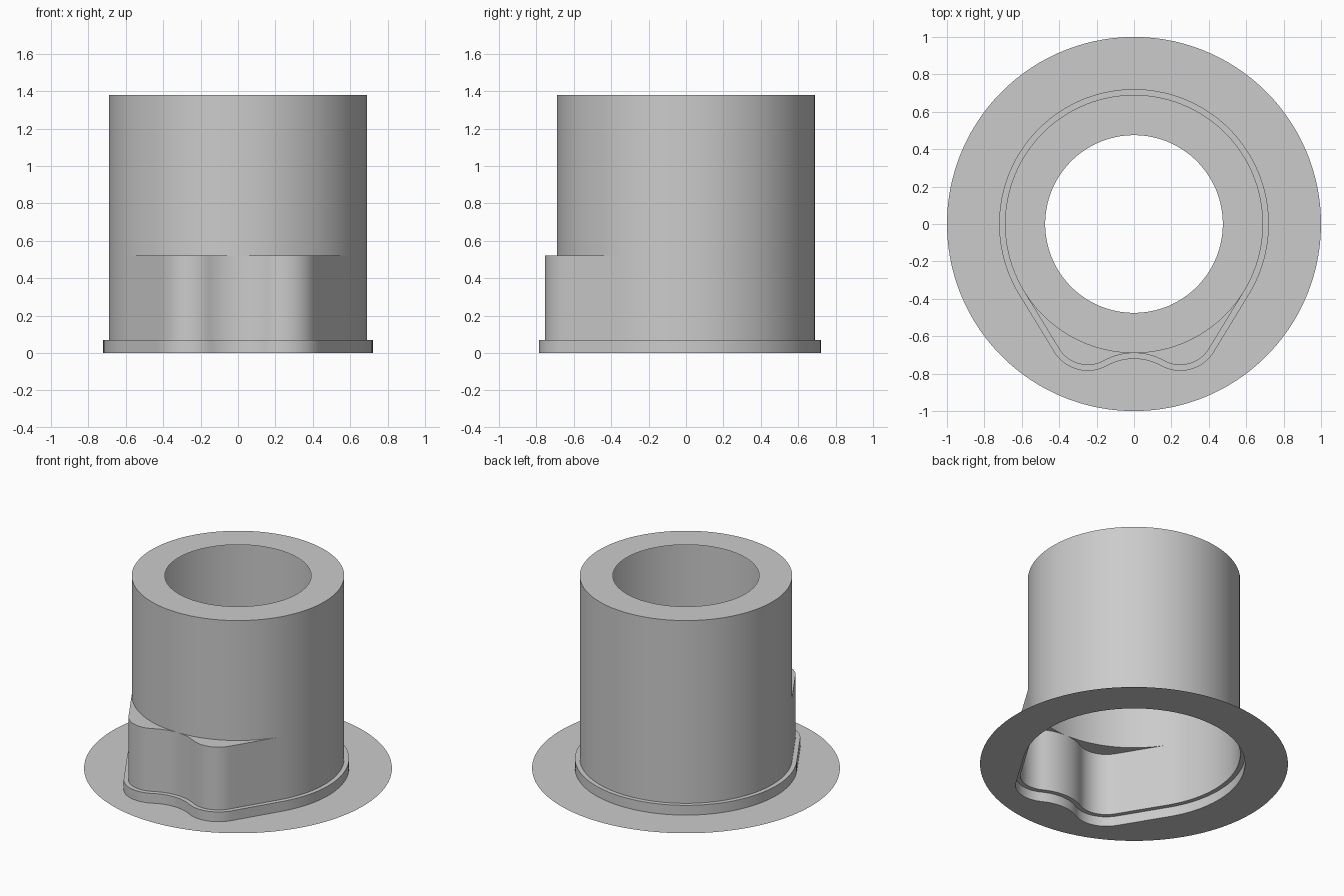
import bpy, bmesh, math
from mathutils import Vector

cube = bpy.data.objects.get("Cube")
if cube:
    bpy.data.objects.remove(cube)

grey = bpy.data.materials.new("light_grey")
grey.use_nodes = True
grey.diffuse_color = (0.6, 0.6, 0.6, 1)
grey.node_tree.nodes["Principled BSDF"].inputs["Base Color"].default_value = (0.6, 0.6, 0.6, 1)

BARREL, HOLE, FLANGE = 0.69, 0.475, 1.0
STEP_Z, SHOULDER_Z, TOP_Z = 0.07, 0.52, 1.38
LOBE, LOBE_R = Vector((0.247, -0.574)), 0.18


def arc(centre, radius, start, end, steps):
    return [centre + radius * Vector((math.cos(a), math.sin(a)))
            for a in (start + (end - start) * i / steps for i in range(steps + 1))]


def keyed_outline(offset):
    """Round outline with two front lobes and a dip between them, grown by offset."""
    # Dip circle touches the barrel at the front and is tangent to the lobe
    gap = LOBE.y + BARREL
    dip_r = (LOBE.x ** 2 + gap ** 2 - LOBE_R ** 2) / (2 * (LOBE_R - gap))
    dip = Vector((0, -BARREL - dip_r))
    join = math.atan2(LOBE.y - dip.y, LOBE.x)
    # Direction of the straight flank, tangent to both lobe and barrel
    flank = math.atan2(LOBE.y, LOBE.x) + math.acos((BARREL - LOBE_R) / LOBE.length)

    half = arc(dip, dip_r - offset, math.pi / 2, join, 10)
    half += arc(LOBE, LOBE_R + offset, join - math.pi, flank, 18)[1:]
    back = arc(Vector((0, 0)), BARREL + offset, flank, math.pi / 2, 40)
    half += [half[-1].lerp(back[0], i / 10) for i in range(1, 10)] + back
    return half + [Vector((-p.x, p.y)) for p in half[-2:0:-1]]


def circle(radius):
    """Circle sampled at the same directions as the keyed outline."""
    return [p.normalized() * radius for p in keyed_outline(0)]


def loft(name, rings):
    """Join successive (outline, height) rings with faces."""
    bm = bmesh.new()
    loops = [[bm.verts.new((p.x, p.y, z)) for p in pts] for pts, z in rings]
    for low, high in zip(loops, loops[1:]):
        for i in range(len(low)):
            j = (i + 1) % len(low)
            bm.faces.new((low[i], low[j], high[j], high[i]))
    # The shoulder vanishes where the keyed outline meets the barrel
    bmesh.ops.remove_doubles(bm, verts=bm.verts[:], dist=0.0002)
    mesh = bpy.data.meshes.new(name)
    bm.to_mesh(mesh)
    bm.free()
    mesh.materials.append(grey)
    obj = bpy.data.objects.new(name, mesh)
    bpy.context.collection.objects.link(obj)
    bpy.ops.object.select_all(action='DESELECT')
    obj.select_set(True)
    bpy.context.view_layer.objects.active = obj
    bpy.ops.object.shade_smooth_by_angle(angle=math.radians(30))
    return obj


inner, outer = keyed_outline(0), keyed_outline(0.031)

# Thin flat flange with a keyed opening
loft("flange", [(circle(FLANGE), 0), (outer, 0)])
# Low collar and its narrow ledge
loft("collar", [(outer, 0), (outer, STEP_Z), (inner, STEP_Z)])
# Keyed sleeve and the shoulder over its lobes
loft("keyed_sleeve", [(inner, STEP_Z), (inner, SHOULDER_Z), (circle(BARREL), SHOULDER_Z)])
# Hollow barrel with an annular rim
loft("barrel", [(circle(BARREL), SHOULDER_Z), (circle(BARREL), TOP_Z), (circle(HOLE), TOP_Z)])
